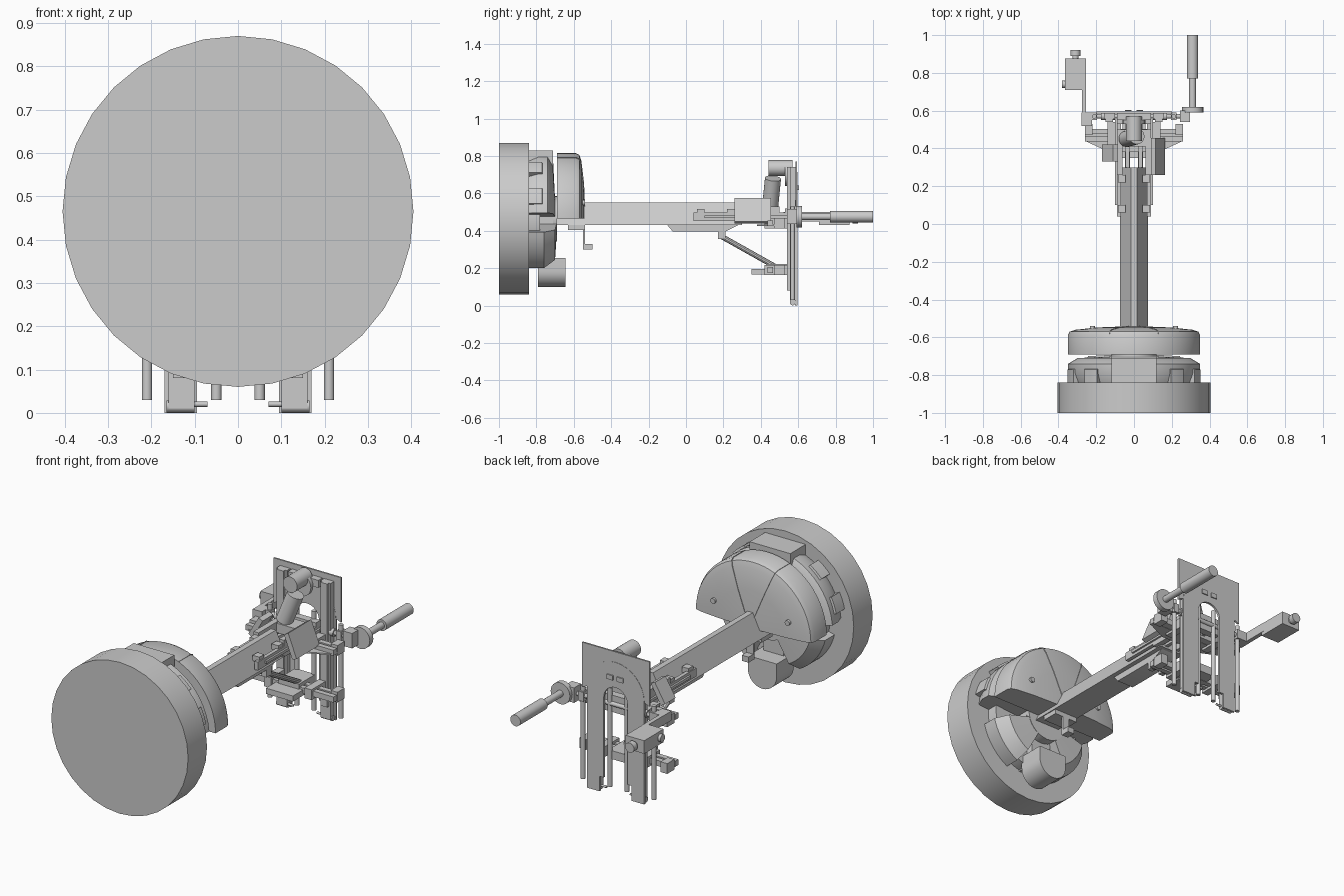
import bpy, bmesh, math
from mathutils import Vector

cube = bpy.data.objects.get("Cube")
if cube:
    bpy.data.objects.remove(cube, do_unlink=True)

grey = bpy.data.materials.new("plain_grey")
grey.use_nodes = True
COLOUR = (.6, .6, .6, 1)
grey.diffuse_color = COLOUR
grey.node_tree.nodes["Principled BSDF"].inputs["Base Color"].default_value = COLOUR

# Shared levels
AXIS_Z = .465       # centre height of the drum
DRUM_BACK = -.84    # rear face of the drum
COVER_FRONT = -.69  # start of the rear cover
BEAM_LOW, BEAM_HIGH = .43, .55
FRAME_Y = .57       # middle plane of the upright frame
SHAFT_Z = .475      # height of the cross shaft, grip and control box
GRIP_X, CONTROL_X = .31, -.31
parts = []


def finish(name, bm):
    bmesh.ops.recalc_face_normals(bm, faces=bm.faces)
    mesh = bpy.data.meshes.new(name)
    bm.to_mesh(mesh)
    bm.free()
    mesh.materials.append(grey)
    obj = bpy.data.objects.new(name, mesh)
    bpy.context.collection.objects.link(obj)
    parts.append(obj)
    return obj


def around(middle, size):
    return middle - size / 2, middle + size / 2


def box(name, xs, ys, zs):
    bm = bmesh.new()
    bmesh.ops.create_cube(bm, size=1)
    for v in bm.verts:
        v.co = [sum(span) / 2 + c * abs(span[1] - span[0]) for span, c in zip((xs, ys, zs), v.co)]
    return finish(name, bm)


def rod(name, start, end, radius, sides=20):
    a, b = Vector(start), Vector(end)
    bm = bmesh.new()
    bmesh.ops.create_cone(bm, cap_ends=True, segments=sides, radius1=radius,
                          radius2=radius, depth=(b - a).length)
    turn = (b - a).to_track_quat('Z', 'Y').to_matrix()
    for v in bm.verts:
        v.co = turn @ v.co + (a + b) / 2
    return finish(name, bm)


def lengthwise_rod(name, x, z, ys, radius, sides=24):
    return rod(name, (x, ys[0], z), (x, ys[1], z), radius, sides)


def upright_rod(name, x, y, zs, radius):
    return rod(name, (x, y, zs[0]), (x, y, zs[1]), radius)


def crosswise_rod(name, xs, y, z, radius):
    return rod(name, (xs[0], y, z), (xs[1], y, z), radius)


def prism(name, outline, span, axis='y'):
    # extrude an outline: (x, z) along y, (y, z) along x or (x, y) along z
    place = {'y': lambda a, b, t: (a, t, b), 'x': lambda a, b, t: (t, a, b),
             'z': lambda a, b, t: (a, b, t)}[axis]
    bm = bmesh.new()
    face = bm.faces.new([bm.verts.new(place(a, b, span[0])) for a, b in outline])
    extruded = bmesh.ops.extrude_face_region(bm, geom=[face])["geom"]
    bmesh.ops.translate(bm, vec=place(0, 0, span[1] - span[0]),
                        verts=[v for v in extruded if isinstance(v, bmesh.types.BMVert)])
    return finish(name, bm)


def mirrored(half):
    # close a half outline with its mirror image
    return half + [(-x, other) for x, other in reversed(half)]


def sector(name, profile, middle, width, steps=24):
    # turn a closed (radius, y) profile about the drum axis through a range of angles
    bm = bmesh.new()
    rings = []
    for i in range(steps + 1):
        t = math.radians(middle + width * (i / steps - .5))
        rings.append([bm.verts.new((r * math.cos(t), y, AXIS_Z + r * math.sin(t))) for r, y in profile])
    n = len(profile)
    for p, q in zip(rings, rings[1:]):
        for k in range(n):
            bm.faces.new((p[k], p[(k + 1) % n], q[(k + 1) % n], q[k]))
    bm.faces.new(rings[0])
    bm.faces.new(rings[-1])
    bmesh.ops.remove_doubles(bm, verts=bm.verts, dist=.0001)
    return finish(name, bm)


def arc(radius, z, start, end, steps=16):
    angles = [math.radians(start + (end - start) * i / steps) for i in range(steps + 1)]
    return [(radius * math.cos(t), z + radius * math.sin(t)) for t in angles]


# Drum and the housing behind it
lengthwise_rod("drum", 0, AXIS_Z, (-1, DRUM_BACK), .405, sides=32)
lengthwise_rod("housing_base", 0, AXIS_Z, (DRUM_BACK, -.78), .265, sides=48)
lengthwise_rod("hub", 0, AXIS_Z, (DRUM_BACK, COVER_FRONT), .12, sides=32)
shell = [(.1, DRUM_BACK), (.33, DRUM_BACK), (.35, -.79), (.35, -.74), (.3, -.71), (.1, -.7)]
sector("housing_upper_shell", shell, 90, 170)
box("housing_centre_block", around(0, .24), (DRUM_BACK, -.71), (.4, .83))
clamp = [(.3, DRUM_BACK), (.36, DRUM_BACK), (.36, -.77), (.3, -.75)]
for angle in (20, 50, 130, 160):
    sector("housing_clamp", clamp, angle, 14, steps=4)
wing = [(.08, DRUM_BACK), (.3, DRUM_BACK), (.3, -.76), (.25, -.7), (.08, COVER_FRONT)]
for side in (-1, 1):
    sector("lower_wing", wing, side * 52 - 90, 48, steps=10)

# Domed rear half cover with thin seam ribs
cover = [(0, COVER_FRONT), (.35, COVER_FRONT), (.35, -.59), (.34, -.57), (.31, -.56), (.2, -.548), (0, -.54)]
sector("rear_cover", cover, 90, 180, steps=32)
rib = [(r + .003, y + .003) for r, y in cover]
for side in (-1, 1):
    sector("cover_seam_rib", rib, 90 + side * 22, .5, steps=1)
    lengthwise_rod("cover_bolt", side * .22, BEAM_HIGH, (-.56, -.54), .014)

# Drive motor below the hub
motor = arc(.085, .185, 180, 360) + [(.085, .255), (-.085, .255)]
prism("drive_motor", motor, (-.79, -.645))
box("motor_mount", around(0, .12), (DRUM_BACK, -.74), (.2, .42))

# Wedge-shaped main beam with its underside fittings
beam = mirrored([(.075, BEAM_LOW), (.015, BEAM_HIGH)])
prism("main_beam", beam, (COVER_FRONT, .3))
box("beam_seat", around(0, .14), (-.63, -.54), (.405, BEAM_LOW))
box("hook_stem", around(0, .04), (-.55, -.54), (.3, BEAM_LOW))
box("hook_tab", around(0, .04), (-.55, -.5), (.3, .33))
shoe = [(-.1, BEAM_LOW), (-.07, .395), (.21, .395), (.28, BEAM_LOW)]
prism("beam_shoe", shoe, around(0, .1), 'x')

for side in (-1, 1):
    def both(inner, outer):
        return side * inner, side * outer

    rod("diagonal_strut", (side * .035, .18, .375), (side * .035, .51, .19), .014, sides=10)
    box("strut_lug", both(.02, .05), around(.19, .04), (.355, .4))

    # Side slides reaching from the beam to the frame
    box("slide_rail", both(.07, .09), (.04, FRAME_Y), around(SHAFT_Z, .045))
    box("slide_rail_lip", both(.075, .1), (.1, FRAME_Y), around(SHAFT_Z, .015))
    for y in (.08, .24):
        box("slide_clip", both(.045, .085), around(y, .04), around(.5, .03))
    box("carriage_bar", both(.025, .045), (.28, FRAME_Y), (.44, SHAFT_Z))
    box("carriage_side", both(.06, .09), (.26, .5), (.44, .53))

    # Frame legs, guide rods and feet
    box("leg_channel", both(.1, .16), around(FRAME_Y, .03), (.01, .74))
    box("leg_channel_lip", both(.11, .15), around(.55, .02), (.08, .74))
    crosswise_rod("foot_roller", both(.1, .165), FRAME_Y, .015, .014)
    crosswise_rod("foot_pin", both(.07, .12), FRAME_Y, .02, .006)
    upright_rod("outer_guide_rod", side * .21, FRAME_Y, (.03, .53), .012)
    upright_rod("inner_guide_rod", side * .05, FRAME_Y, (.03, .56), .012)
    crosswise_rod("cross_sleeve", both(.1, .175), FRAME_Y, SHAFT_Z, .02)
    box("cross_collar", both(.195, .225), around(FRAME_Y, .04), around(SHAFT_Z, .05))

    # End blocks and sliders of both cross rails
    for z in (.19, .44):
        box("rail_end_block", both(.22, .26), (.47, .53), around(z, .055))
        box("rail_slider", both(.1, .14), (.42, .54), around(z, .055))

# Flat back frame: horseshoe with a square panel behind its arch
horseshoe = [(-.17, 0), *arc(.17, .545, 180, 0), (.17, 0), (.095, 0), (.095, .08), (.07, .08),
             *arc(.07, .51, 0, 180), (-.07, .08), (-.095, .08), (-.095, 0)]
prism("horseshoe_frame", horseshoe, around(.59, .012))
panel = [(-.2, .77), (-.2, .53), *arc(.165, .545, 180, 0), (.2, .53), (.2, .77)]
prism("top_panel", panel, around(.59, .009))
for side in (-1, 1):
    box("arch_window_frame", around(side * .03, .036), around(.6, .006), around(.63, .025))
box("frame_cap", around(0, .18), (.55, .59), (.7, .74))

# Cross rails and the lower linkage
for z in (.19, .44):
    for y in (.45, .49):
        box("cross_rail", around(0, .52), around(y, .028), around(z, .03))
gusset = mirrored([(.13, .38), (.26, .44), (.26, .5)])
prism("rail_gusset", gusset, around(BEAM_LOW, .007), 'z')
crosswise_rod("cross_shaft", around(0, .53), FRAME_Y, SHAFT_Z, .012)
box("link_block", around(0, .12), (.43, FRAME_Y), around(.2, .045))
box("link_foot", around(0, .16), (.35, .45), around(.18, .03))
box("frame_bridge", around(0, .18), (.53, FRAME_Y), around(SHAFT_Z, .09))

# Gear boxes leaning along the beam sides, and the tilted upper motor
right_lean = [(.09, .56), (.115, .575), (.165, .45), (.14, .44)]
prism("right_gear_box", right_lean, (.26, .455))
left_lean = [(-.085, .56), (-.11, .57), (-.17, .47), (-.145, .455)]
prism("left_gear_box", left_lean, around(.375, .09))
rod("upper_motor", (-.04, .45, .53), (.015, .465, .68), .043)
lengthwise_rod("pulley_disc", 0, .7, around(.54, .02), .06)
lengthwise_rod("pulley_shaft", 0, .735, (.44, FRAME_Y), .042)
box("motor_saddle", around(0, .15), (.41, .5), (SHAFT_Z, .525))

# Hand grip on one side
lengthwise_rod("grip_flange", GRIP_X, SHAFT_Z, (.59, .62), .057)
box("grip_lug", around(.27, .055), around(FRAME_Y, .06), around(SHAFT_Z, .08))
lengthwise_rod("grip_stem", GRIP_X, SHAFT_Z, (.61, .78), .018)
lengthwise_rod("grip_handle", GRIP_X, SHAFT_Z, (.77, 1), .03)

# Control box on the other side
box("control_arm", around(-.265, .023), (.52, .73), around(SHAFT_Z, .05))
box("control_arm_foot", around(-.25, .055), (.52, .59), around(SHAFT_Z, .05))
box("control_box", around(CONTROL_X, .11), (.71, .875), around(AXIS_Z, .07))
lengthwise_rod("control_knob_neck", CONTROL_X, AXIS_Z, (.87, .9), .016)
lengthwise_rod("control_knob", CONTROL_X, AXIS_Z, (.89, .92), .026)
crosswise_rod("side_knob", (-.36, -.38), .74, AXIS_Z, .02)

# Crisp edges, smooth curved sides
bpy.ops.object.select_all(action='DESELECT')
for obj in parts:
    obj.select_set(True)
bpy.context.view_layer.objects.active = parts[0]
bpy.ops.object.shade_smooth_by_angle(angle=math.radians(32))
